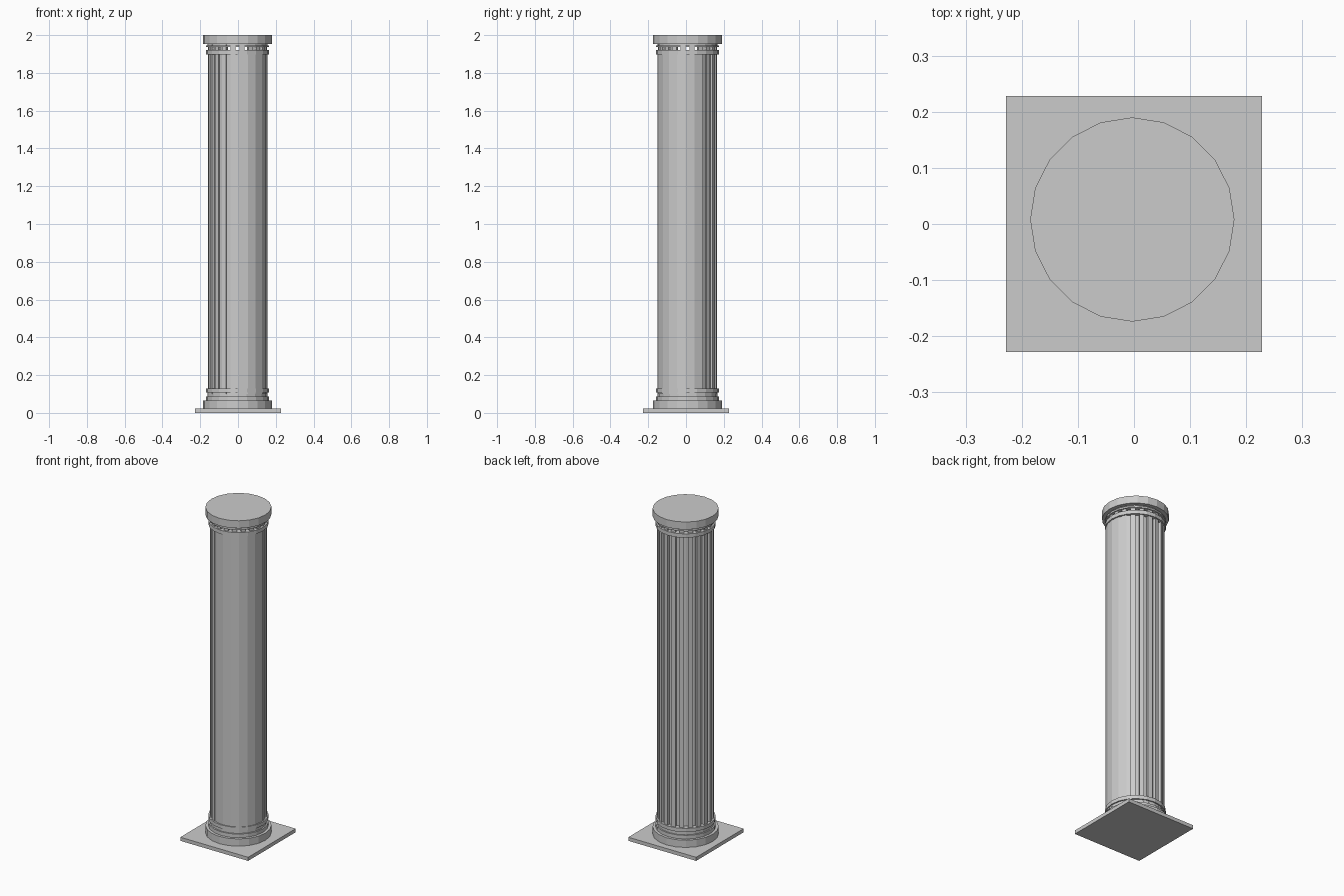
import bpy, bmesh
from math import sin, cos, pi, radians

if "Cube" in bpy.data.objects:
    bpy.data.objects.remove(bpy.data.objects["Cube"])

CX, CY = -0.003, 0.008   # the column sits slightly off the plinth centre
SIDES = 20


def make_object(name, bm):
    bmesh.ops.recalc_face_normals(bm, faces=bm.faces)
    mesh = bpy.data.meshes.new(name)
    bm.to_mesh(mesh)
    bm.free()
    obj = bpy.data.objects.new(name, mesh)
    bpy.context.collection.objects.link(obj)
    return obj


def prism(bm, points, z0, z1):
    low = [bm.verts.new((x, y, z0)) for x, y in points]
    high = [bm.verts.new((x, y, z1)) for x, y in points]
    bm.faces.new(low[::-1])
    bm.faces.new(high)
    n = len(points)
    for i in range(n):
        j = (i + 1) % n
        bm.faces.new((low[i], low[j], high[j], high[i]))


def disc(name, r, z0, z1, cx=CX, cy=CY):
    bm = bmesh.new()
    pts = [(cx + r * cos(2 * pi * i / SIDES), cy + r * sin(2 * pi * i / SIDES))
           for i in range(SIDES)]
    prism(bm, pts, z0, z1)
    return make_object(name, bm)


# Square plinth
bm = bmesh.new()
h = 0.228
prism(bm, [(-h, -h), (h, -h), (h, h), (-h, h)], 0.0, 0.022)
make_object("plinth", bm)

# Base mouldings
disc("base_disc", 0.182, 0.022, 0.066)
disc("base_step", 0.166, 0.066, 0.088)
disc("base_neck", 0.158, 0.088, 0.108)
disc("base_ring", 0.166, 0.108, 0.130)

# Shaft core, shifted a little towards the front right
disc("shaft_core", 0.149, 0.10, 1.91, 0.006, -0.002)

# Raised ribs between the flutes, running up through the open band of the capital
bm = bmesh.new()
half = radians(4.8)
for i in range(SIDES):
    a = 2 * pi * (i + 0.5) / SIDES
    pts = [(CX + r * cos(a + s * half), CY + r * sin(a + s * half))
           for r, s in ((0.132, -1), (0.157, -1), (0.157, 1), (0.132, 1))]
    prism(bm, pts, 0.10, 1.95)
make_object("shaft_ribs", bm)

# Capital mouldings
disc("capital_lower_ring", 0.166, 1.897, 1.920)
disc("capital_upper_ring", 0.166, 1.936, 1.946)
disc("capital_neck", 0.158, 1.944, 1.956)
disc("capital_disc", 0.182, 1.954, 2.0)
